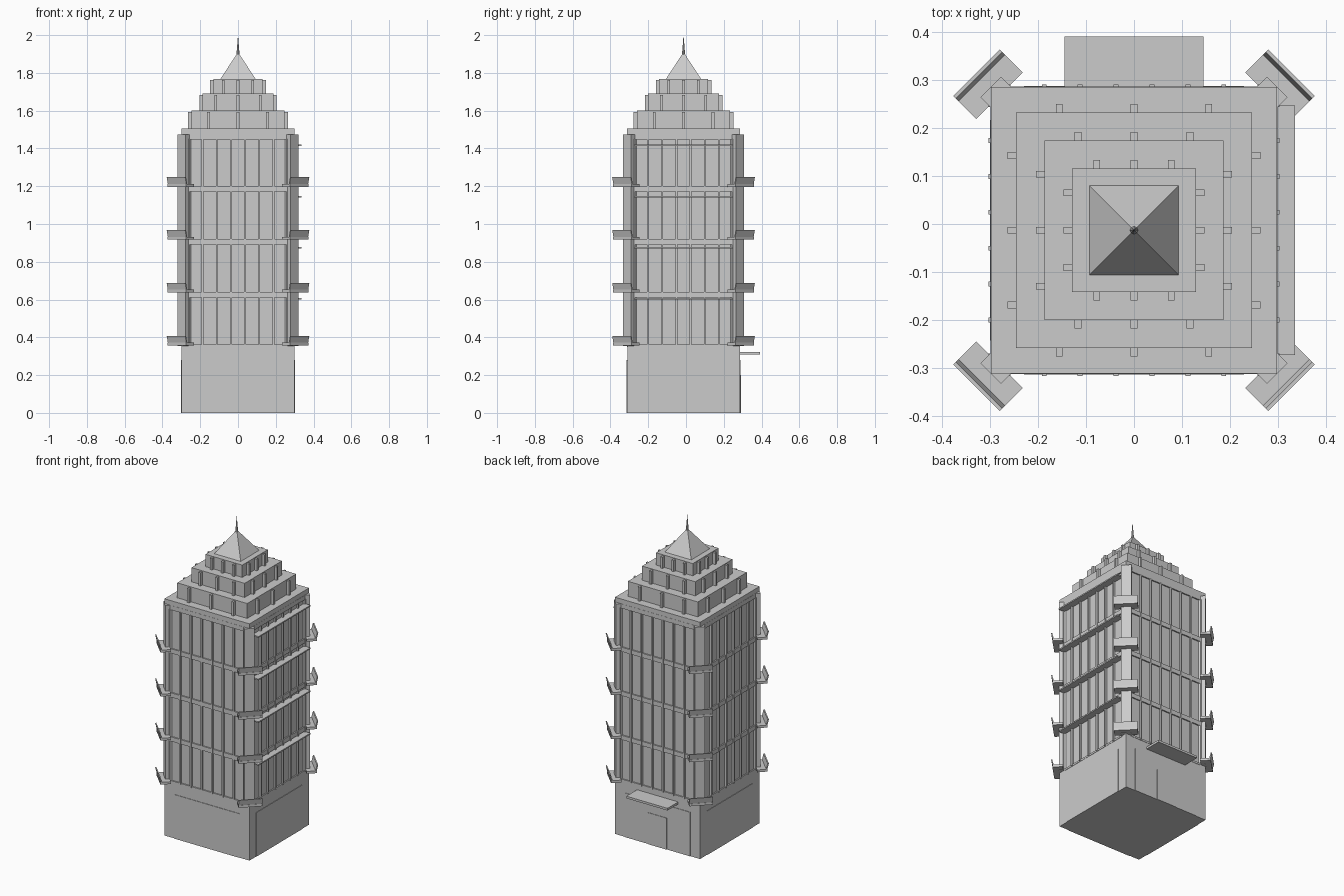
import bpy
import bmesh
import math
from mathutils import Matrix, Vector

if "Cube" in bpy.data.objects:
    bpy.data.objects.remove(bpy.data.objects["Cube"])

CY = -0.013  # tower axis sits slightly forward because of the rear canopy
stone = bpy.data.materials.new("stone_grey")
stone.diffuse_color = (0.6, 0.6, 0.6, 1)
stone.use_nodes = True
stone.node_tree.nodes["Principled BSDF"].inputs["Base Color"].default_value = stone.diffuse_color


def make(name, build):
    """Create one object from a function that fills a bmesh around the tower axis."""
    bm = bmesh.new()
    build(bm)
    bmesh.ops.recalc_face_normals(bm, faces=bm.faces)
    mesh = bpy.data.meshes.new(name)
    bm.to_mesh(mesh)
    bm.free()
    mesh.materials.append(stone)
    ob = bpy.data.objects.new(name, mesh)
    ob.location.y = CY
    bpy.context.collection.objects.link(ob)
    return ob


def box(bm, x, y, z, turn=0):
    """Box from (min, max) ranges, turned about the tower axis in degrees."""
    size = Vector((x[1] - x[0], y[1] - y[0], z[1] - z[0]))
    mid = Vector((x[0] + x[1], y[0] + y[1], z[0] + z[1])) / 2
    m = (Matrix.Rotation(math.radians(turn), 4, 'Z') @ Matrix.Translation(mid)
         @ Matrix.Diagonal((*size, 1)))
    bmesh.ops.create_cube(bm, size=1, matrix=m)


def block(name, half, z0, z1):
    make(name, lambda bm: box(bm, (-half, half), (-half, half), (z0, z1)))


SIDES = (0, 90, 180, 270)
FLOORS = [0.36 + 0.28 * i for i in range(4)]

# Main masses
block("base", 0.298, 0, 0.355)
block("shaft", 0.292, 0.355, 1.475)
block("cornice", 0.299, 1.475, 1.505)


# Floor bands and window mullions on all four sides
def bands(bm):
    for a in SIDES:
        for z in FLOORS[1:] + [1.475]:
            box(bm, (0.28, 0.3), (-0.26, 0.26), (z - 0.028, z), a)
        box(bm, (0.28, 0.3), (-0.26, 0.26), (0.35, 0.362), a)


def mullions(bm):
    for a in SIDES:
        for i in range(8):
            y = (i - 3.5) * 0.075
            box(bm, (0.28, 0.304), (y - 0.005, y + 0.005), (0.355, 1.45), a)


make("floor_bands", bands)
make("mullions", mullions)


# Diagonal corner columns
def columns(bm):
    for a in SIDES:
        box(bm, (0.36, 0.423), (-0.03, 0.03), (0.355, 1.475), a + 45)


make("corner_columns", columns)


# Corner balconies: a slab with a parapet leaning slightly outwards
def balconies(bm):
    for a in SIDES:
        for z in FLOORS:
            box(bm, (0.397, 0.458), (-0.069, 0.069), (z - 0.003, z + 0.012), a + 45)
            rot = Matrix.Rotation(math.radians(a + 45), 4, 'Z')
            profile = ((0.449, z + 0.01), (0.456, z + 0.01),
                       (0.465, z + 0.048), (0.458, z + 0.048))
            ends = [[bm.verts.new(rot @ Vector((r, s * 0.069, h))) for r, h in profile]
                    for s in (-1, 1)]
            bm.faces.new(ends[0])
            bm.faces.new(ends[1][::-1])
            for i in range(4):
                j = (i + 1) % 4
                bm.faces.new((ends[0][i], ends[1][i], ends[1][j], ends[0][j]))


make("balconies", balconies)


# Thin awnings on the right side only
def awnings(bm):
    for i in range(4):
        z = 0.603 + 0.271 * i
        box(bm, (0.28, 0.336), (-0.261, 0.261), (z - 0.004, z + 0.004))


make("awnings", awnings)


# Stepped crown with small posts against each tier
def crown_posts(bm):
    for half, off, z0, z1 in TIERS:
        for a in SIDES:
            for y in (-off, 0, off):
                box(bm, (half - 0.005, half + 0.018), (y - 0.007, y + 0.007),
                    (z0, z1 - 0.006), a)


TIERS = [(0.246, 0.156, 1.505, 1.6), (0.187, 0.117, 1.6, 1.69), (0.129, 0.078, 1.69, 1.768)]
for n, (half, off, z0, z1) in enumerate(TIERS, 1):
    block(f"crown_tier_{n}", half, z0, z1)
make("crown_posts", crown_posts)


# Pyramid roof and spire
def cone(sides, r, z0, z1, turn=0):
    def build(bm):
        m = Matrix.Translation((0, 0, (z0 + z1) / 2)) @ Matrix.Rotation(turn, 4, 'Z')
        bmesh.ops.create_cone(bm, cap_ends=True, segments=sides, radius1=r, radius2=0,
                              depth=z1 - z0, matrix=m)
    return build


make("pyramid_roof", cone(4, 0.093 * math.sqrt(2), 1.768, 1.91, math.pi / 4))
make("spire", cone(8, 0.009, 1.89, 2.0))


# Thin base panels, rear door and rear canopy
def panels(bm):
    for a in SIDES:
        box(bm, (0.29, 0.301), (-0.23, 0.23), (0.0, 0.28), a)


make("base_panels", panels)
make("rear_door", lambda bm: box(bm, (-0.067, 0.067), (0.29, 0.304), (0, 0.2)))
make("rear_canopy", lambda bm: box(bm, (-0.145, 0.145), (0.28, 0.405), (0.308, 0.322)))
